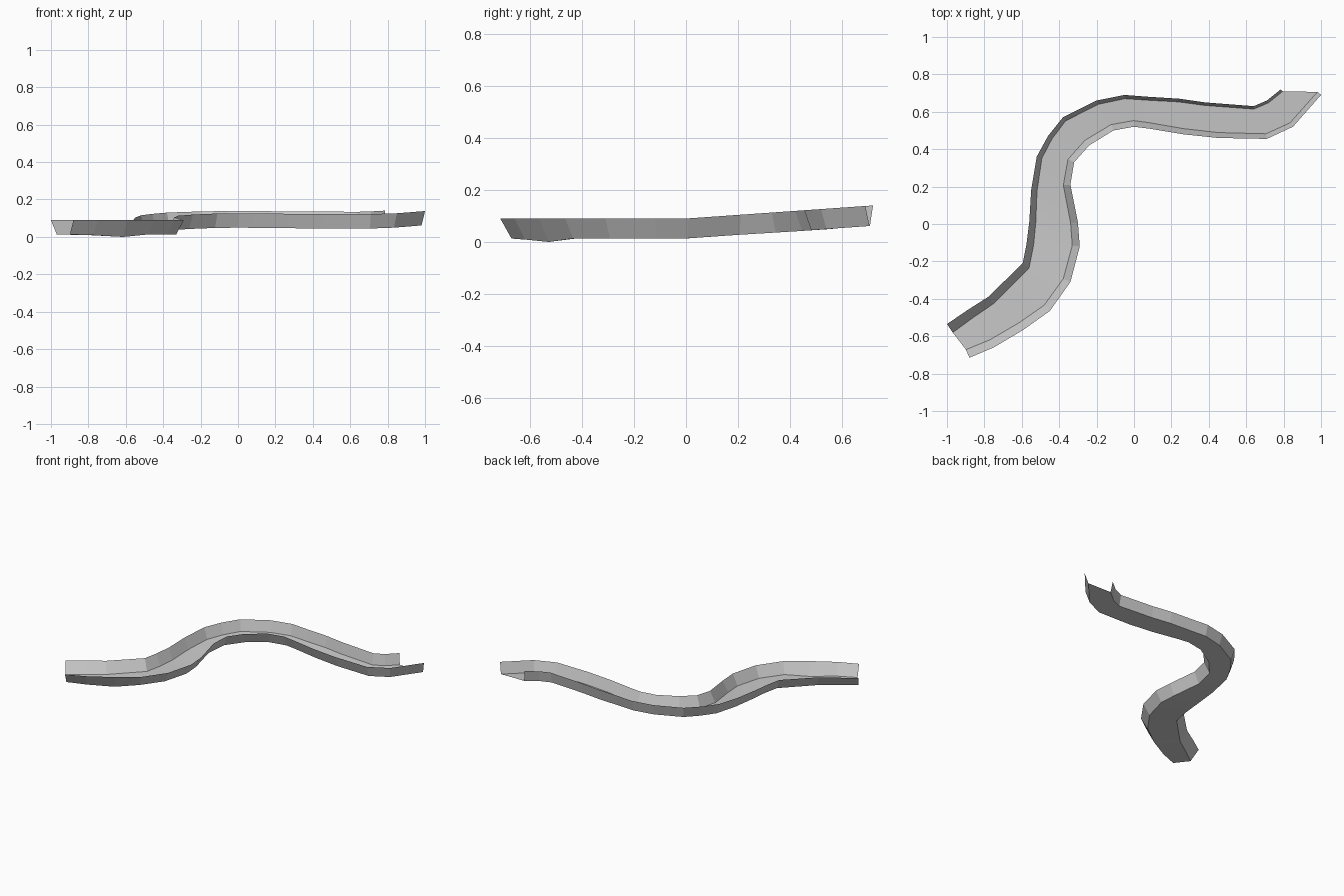
import bpy
from mathutils import Vector

if "Cube" in bpy.data.objects:
    bpy.data.objects.remove(bpy.data.objects["Cube"], do_unlink=True)

WALL_HEIGHT = 0.077
FLOOR_START = 0.013
CLIMB = 0.07

# One plain grey for the whole channel
grey = bpy.data.materials.new("light grey")
grey.use_nodes = True
colour = (0.6, 0.6, 0.6, 1.0)
grey.diffuse_color = colour
grey.node_tree.nodes["Principled BSDF"].inputs["Base Color"].default_value = colour

# Plan paths of the two rims, from the low end to the high end
left_path = [(-1, -.535), (-.89, -.46), (-.78, -.39), (-.595, -.21), (-.575, -.11),
             (-.56, .01), (-.55, .18), (-.52, .36), (-.46, .47), (-.38, .57),
             (-.2, .66), (-.05, .69), (.08, .68), (.24, .67), (.38, .65),
             (.64, .63), (.71, .66), (.785, .72)]
right_path = [(-.88, -.715), (-.75, -.66), (-.59, -.565), (-.45, -.465), (-.34, -.31),
              (-.29, -.12), (-.3, .01), (-.34, .21), (-.32, .33), (-.24, .42),
              (-.11, .5), (0, .52), (.08, .51), (.26, .48), (.45, .46),
              (.71, .455), (.85, .52), (1, .69)]


def ground_height(y):
    """The channel is level at first, then climbs steadily."""
    return FLOOR_START + CLIMB * max(0, y)


def rim_rail(path):
    return [Vector((x, y, ground_height(y) + WALL_HEIGHT)) for x, y in path]


def floor_rail(path, side, inset):
    """Move the rim path inwards and down to get the foot of the sloping wall."""
    rail = []
    last = len(path) - 1
    for i, point in enumerate(path):
        before = Vector(path[max(i - 1, 0)])
        after = Vector(path[min(i + 1, last)])
        along = (after - before).normalized()
        inward = Vector((along.y, -along.x)) * side
        foot = Vector(point) + inward * inset(1 - i / last)
        rail.append(Vector((foot.x, foot.y, ground_height(point[1]))))
    return rail


def strip(name, left, right):
    """Skin a strip of quads between two rails."""
    n = len(left)
    faces = [(i, n + i, n + i + 1, i + 1) for i in range(n - 1)]
    mesh = bpy.data.meshes.new(name)
    mesh.from_pydata(left + right, [], faces)
    mesh.materials.append(grey)
    obj = bpy.data.objects.new(name, mesh)
    bpy.context.collection.objects.link(obj)
    return obj


left_rim = rim_rail(left_path)
right_rim = rim_rail(right_path)
left_foot = floor_rail(left_path, 1, lambda t: 0.015 + 0.04 * t * t)
right_foot = floor_rail(right_path, -1, lambda t: 0.025 + 0.022 * t)

# Shallow dip in the outer floor edge near the low end
right_foot[1].z = 0.009
right_foot[2].z = 0.0

strip("left_wall", left_rim, left_foot)
floor = strip("channel_floor", left_foot, right_foot)
strip("right_wall", right_foot, right_rim)

# The floor is one soft, gently bending surface
bpy.ops.object.select_all(action="DESELECT")
floor.select_set(True)
bpy.context.view_layer.objects.active = floor
bpy.ops.object.shade_smooth_by_angle()
